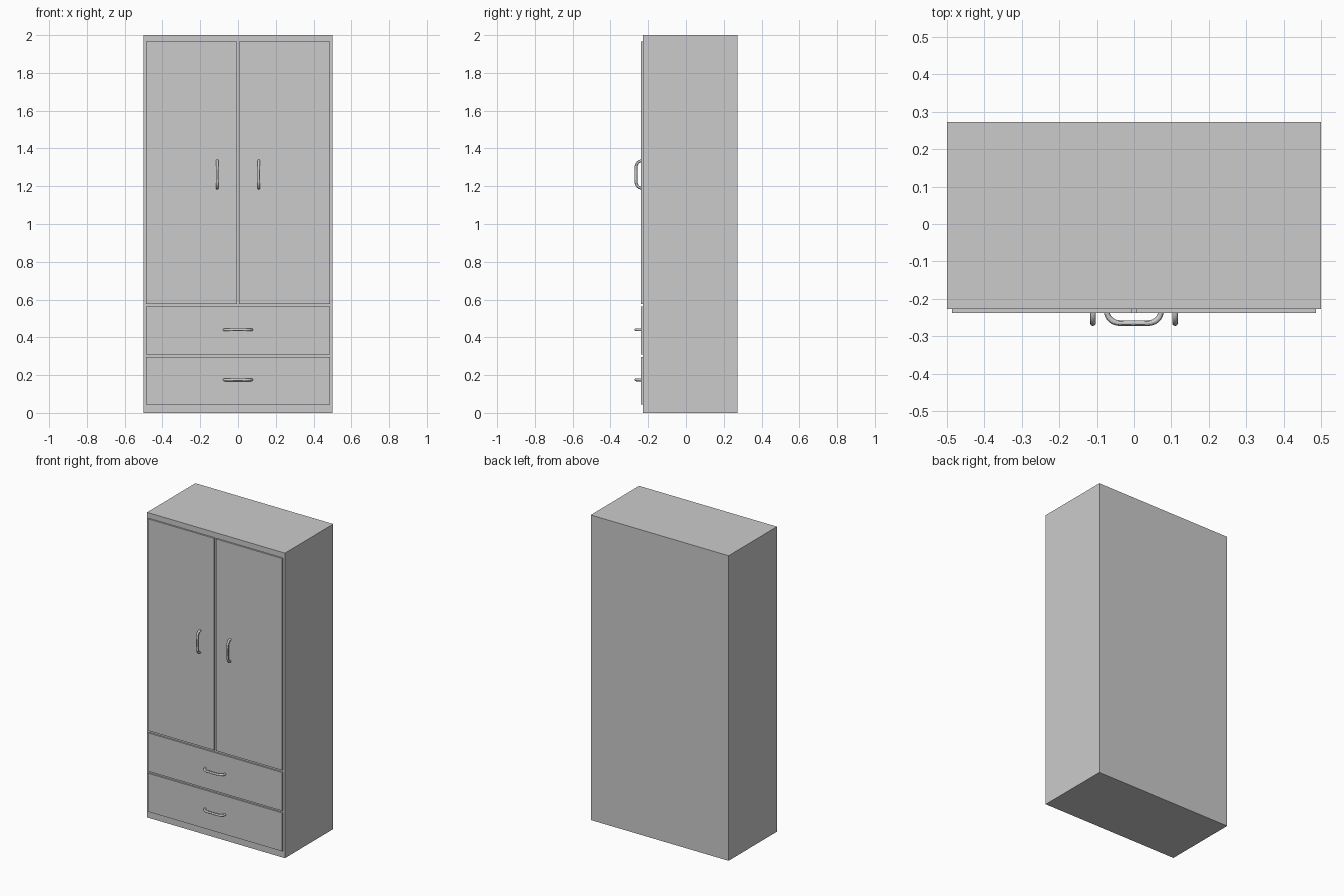
import bpy
from mathutils import Vector

if "Cube" in bpy.data.objects:
    bpy.data.objects.remove(bpy.data.objects["Cube"])

BACK, FRONT, FACE = 0.2725, -0.2275, -0.2375  # carcass back, carcass front, panel face


def box(name, lo, hi):
    lo, hi = Vector(lo), Vector(hi)
    bpy.ops.mesh.primitive_cube_add(size=1, location=(lo + hi) / 2)
    ob = bpy.context.object
    ob.name = name
    ob.scale = hi - lo
    bpy.ops.object.transform_apply(location=False, rotation=False, scale=True)
    return ob


def handle(name, x, z, vertical):
    # Bowed round bar: straight grip with a curved leg at each end
    curve = bpy.data.curves.new(name, 'CURVE')
    curve.dimensions = '3D'
    curve.bevel_depth = 0.0075
    curve.bevel_resolution = 4
    curve.resolution_u = 10
    curve.use_fill_caps = True
    # Each point: distance along bar, depth, tangent along bar, tangent in depth
    pts = [(-0.072, FACE + 0.003, 0, -0.016), (-0.036, -0.265, 0.022, 0),
           (0.036, -0.265, 0.022, 0), (0.072, FACE + 0.003, 0, 0.016)]
    place = (lambda a, y: Vector((0, y, a))) if vertical else (lambda a, y: Vector((a, y, 0)))
    spline = curve.splines.new('BEZIER')
    spline.bezier_points.add(len(pts) - 1)
    for bp, (a, y, ta, ty) in zip(spline.bezier_points, pts):
        bp.handle_left_type = bp.handle_right_type = 'FREE'
        bp.co = place(a, y)
        bp.handle_left = place(a - ta, y - ty)
        bp.handle_right = place(a + ta, y + ty)
    ob = bpy.data.objects.new(name, curve)
    ob.location = (x, 0, z)
    bpy.context.collection.objects.link(ob)
    bpy.ops.object.select_all(action='DESELECT')
    ob.select_set(True)
    bpy.context.view_layer.objects.active = ob
    bpy.ops.object.convert(target='MESH')
    bpy.ops.object.shade_smooth_by_angle()


# Cabinet body
box("cabinet_body", (-0.5, FRONT, 0), (0.5, BACK, 2))

# Pair of doors with vertical handles
for side, s in (("left", -1), ("right", 1)):
    x0, x1 = sorted((s * 0.006, s * 0.487))
    box(side + "_door", (x0, FACE, 0.576), (x1, FRONT, 1.965))
    handle(side + "_door_handle", s * 0.11, 1.262, True)

# Two drawers with horizontal handles
for level, z0, z1, hz in (("lower", 0.045, 0.297, 0.175), ("upper", 0.31, 0.562, 0.44)):
    box(level + "_drawer", (-0.487, FACE, z0), (0.487, FRONT, z1))
    handle(level + "_drawer_handle", 0, hz, False)
